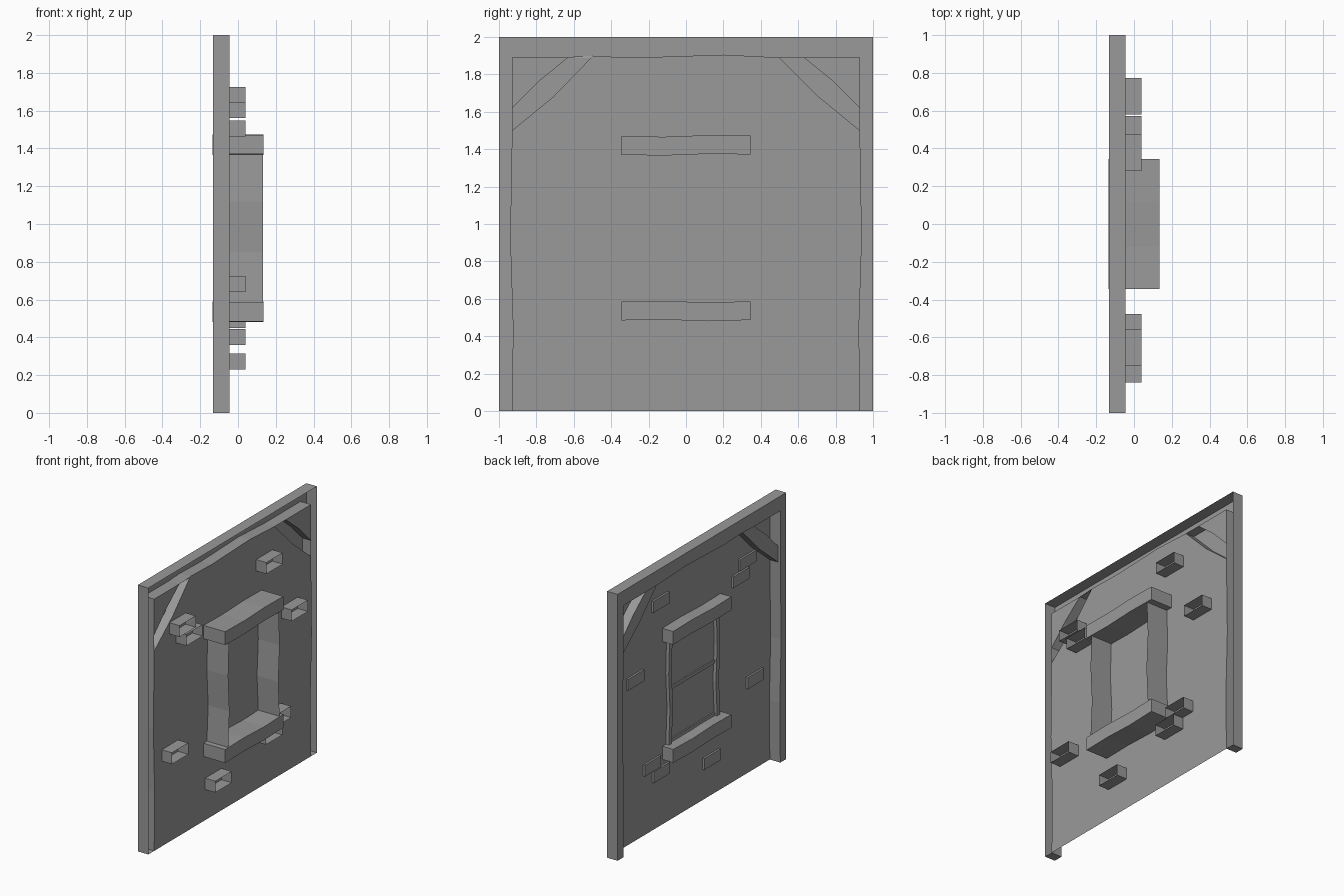
import bpy, bmesh, math

if "Cube" in bpy.data.objects:
    bpy.data.objects.remove(bpy.data.objects["Cube"])

WALL = -0.045    # plane of the plaster sheet
FRONT = -0.135   # outer plane of the timber frame

# One dark grey for the whole panel
grey = bpy.data.materials.new("dark_grey")
grey.diffuse_color = (0.32, 0.32, 0.32, 1)
grey.use_nodes = True
grey.node_tree.nodes["Principled BSDF"].inputs["Base Color"].default_value = grey.diffuse_color


def finish(name, bm):
    bmesh.ops.recalc_face_normals(bm, faces=bm.faces)
    mesh = bpy.data.meshes.new(name)
    bm.to_mesh(mesh)
    bm.free()
    mesh.materials.append(grey)
    ob = bpy.data.objects.new(name, mesh)
    bpy.context.collection.objects.link(ob)
    return ob


def prism(name, outline, x0, x1, closed=False):
    """(y, z) outline swept along x; capped at x0, open at x1 unless closed."""
    bm = bmesh.new()
    a = [bm.verts.new((x0, y, z)) for y, z in outline]
    b = [bm.verts.new((x1, y, z)) for y, z in outline]
    n = len(outline)
    for i in range(n):
        j = (i + 1) % n
        bm.faces.new((a[i], a[j], b[j], b[i]))
    bm.faces.new(a)
    if closed:
        bm.faces.new(b[::-1])
    return finish(name, bm)


def sheet(name, outline, x):
    bm = bmesh.new()
    bm.faces.new([bm.verts.new((x, y, z)) for y, z in outline])
    return finish(name, bm)


def ribbon(name, path, x0, x1):
    bm = bmesh.new()
    rows = [(bm.verts.new((x0, y, z)), bm.verts.new((x1, y, z))) for y, z in path]
    for p, q in zip(rows, rows[1:]):
        bm.faces.new((p[0], p[1], q[1], q[0]))
    return finish(name, bm)


def rect(y0, y1, z0, z1):
    return [(y0, z0), (y1, z0), (y1, z1), (y0, z1)]


def flip(pts):
    return [(-y, z) for y, z in pts]


# Timber frame: two posts and a top beam, open at the back
side = [(0.93, 0), (0.925, 0.45), (0.94, 0.92), (0.93, 1.5), (0.93, 1.62), (0.93, 1.89)]
top = [(0.63, 1.89), (0.5, 1.89), (0.2, 1.905), (-0.25, 1.89), (-0.5, 1.897), (-0.63, 1.89)]
prism("timber_frame", [(-1, 0), (-1, 2), (1, 2), (1, 0)] + side + top + flip(side)[::-1],
      FRONT + 0.003, WALL)

# Corner braces and the small infill triangles above them
low = [(0.93, 1.5), (0.71, 1.68), (0.5, 1.89)]
high = [(0.63, 1.89), (0.79, 1.76), (0.93, 1.62)]
for tag, f in (("right", lambda p: p), ("left", flip)):
    prism("corner_brace_" + tag, f(low + high), -0.115, WALL)
    sheet("corner_infill_" + tag, f(high + [(0.93, 1.89)]), WALL)

# Plaster wall between posts, beam and braces
sheet("plaster_wall", side[:3] + low + top[2:4] + [(-0.5, 1.897)]
      + flip(low[:2])[::-1] + flip(side[:3])[::-1], WALL)

# Window lintel and sill: solid wavy planks
for name, z, s in (("window_lintel", 1.37, 1), ("window_sill", 0.485, -1)):
    ys = [-0.345, -0.12, 0.12, 0.345]
    wob = [0, -0.004 * s, 0.005 * s, 0.002]
    bottom = [(y, z + w) for y, w in zip(ys, wob)]
    upper = [(y, z + 0.1 + w) for y, w in zip(ys, wob)]
    prism(name, bottom + upper[::-1], FRONT, 0.135, closed=True)

# Window jambs: deep outer sheet plus shallow front casing
for tag, f in (("right", lambda p: p), ("left", flip)):
    outer = [(0.305, 0.58), (0.29, 0.85), (0.305, 1.12), (0.295, 1.38)]
    inner = [(y - 0.035, z) for y, z in outer]
    ribbon("window_jamb_" + tag, f(outer), WALL, 0.132)
    prism("window_casing_" + tag, f(outer + inner[::-1]), -0.07, WALL)

# Window bars
for name, z in (("middle_bar", 0.98), ("lower_bar", 0.585), ("upper_bar", 1.345)):
    prism(name, rect(-0.265, 0.265, z, z + 0.025), -0.055, WALL)

# Loose bricks showing through the plaster, open at the back: (y0, z0)
bricks = [(0.28, 1.64), (0.58, 1.17), (-0.75, 1.56), (-0.67, 1.463),
          (-0.84, 0.64), (-0.325, 0.23), (0.38, 0.45), (0.275, 0.36)]
for i, (y, z) in enumerate(bricks):
    prism("brick_%d" % (i + 1), rect(y, y + 0.193, z, z + 0.085), -0.06, 0.04)
